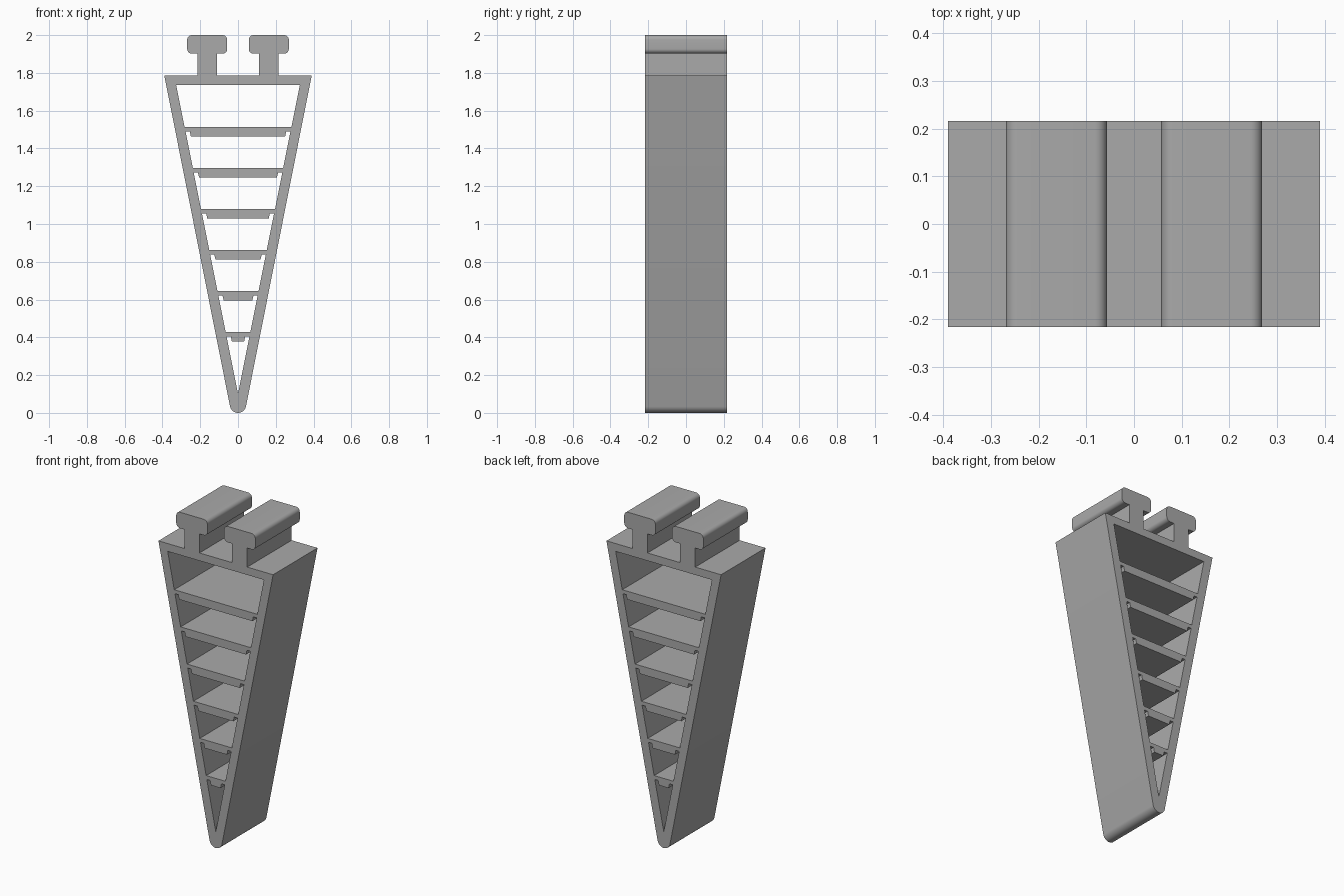
import bpy, bmesh
from math import cos, sin, radians

if "Cube" in bpy.data.objects:
    bpy.data.objects.remove(bpy.data.objects["Cube"], do_unlink=True)

HALF_DEPTH = 0.216
SHOULDER = 1.785      # height of the flat top of the wedge
APEX = 0.10           # lowest point of the inner cavity
SLOPE = 0.2           # widening of the cavity per unit of height


def arc(cx, cz, r, start, end, steps=8):
    """Points along a circular arc, angles in degrees."""
    angles = [radians(start + (end - start) * i / steps) for i in range(steps + 1)]
    return [(cx + r * cos(a), cz + r * sin(a)) for a in angles]


def mirrored(half):
    """Close a right-hand half profile with its mirror image."""
    return half + [(-x, z) for x, z in reversed(half) if abs(x) > 1e-5]


def wall(z):
    return (z - APEX) * SLOPE


# Outer outline: rounded tip, sloping side, T-shaped rail
tip, r = 0.043, 0.025
left, right, under, top = 0.057, 0.269, 1.902, 2.0
outline = arc(0, tip, tip, -90, -11.3)
outline += [(0.39, SHOULDER), (0.214, SHOULDER), (0.214, under)]
outline += arc(right - r, under + r, r, -90, 0)
outline += arc(right - r, top - r, r, 0, 90)
outline += arc(left + r, top - r, r, 90, 180)
outline += arc(left + r, under + r, r, 180, 270)
outline += [(0.111, under), (0.111, SHOULDER)]
profiles = [mirrored(outline)]

# Cavities between the ribs; each rib is notched underneath at both ends
rib_tops = [1.513 - 0.217 * i for i in range(6)]
for i in range(7):
    floor = rib_tops[i] if i < 6 else APEX
    cavity = [(wall(floor), floor)]
    if i == 0:
        cavity.append((wall(1.737), 1.737))
    else:
        ledge, bottom = rib_tops[i - 1] - 0.023, rib_tops[i - 1] - 0.051
        inner = wall(bottom) - 0.023
        cavity += [(wall(ledge), ledge), (inner + 0.006, ledge), (inner, bottom)]
    profiles.append(mirrored(cavity))

# Extrude the outline and its holes in one filled curve
curve = bpy.data.curves.new("wedge_profile", "CURVE")
curve.dimensions = "2D"
curve.fill_mode = "BOTH"
curve.extrude = HALF_DEPTH
for points in profiles:
    spline = curve.splines.new("POLY")
    spline.points.add(len(points) - 1)
    for point, (x, z) in zip(spline.points, points):
        point.co = (x, z, 0, 1)
    spline.use_cyclic_u = True

source = bpy.data.objects.new("profile_source", curve)
bpy.context.collection.objects.link(source)
bpy.context.view_layer.update()
evaluated = source.evaluated_get(bpy.context.evaluated_depsgraph_get())
mesh = bpy.data.meshes.new_from_object(evaluated)
bpy.data.objects.remove(source, do_unlink=True)

# Stand the mesh upright and weld it
bm = bmesh.new()
bm.from_mesh(mesh)
for v in bm.verts:
    v.co = (v.co.x, -v.co.z, v.co.y)
bmesh.ops.remove_doubles(bm, verts=bm.verts, dist=1e-4)
bmesh.ops.recalc_face_normals(bm, faces=bm.faces)
bm.to_mesh(mesh)
bm.free()

body = bpy.data.objects.new("ribbed_wedge_finger", mesh)
bpy.context.collection.objects.link(body)

# Single plain grey
grey = bpy.data.materials.new("plain_grey")
grey.use_nodes = True
colour = (0.4, 0.4, 0.4, 1)
grey.diffuse_color = colour
grey.node_tree.nodes["Principled BSDF"].inputs["Base Color"].default_value = colour
mesh.materials.clear()
mesh.materials.append(grey)

bpy.ops.object.select_all(action="DESELECT")
body.select_set(True)
bpy.context.view_layer.objects.active = body
bpy.ops.object.shade_smooth_by_angle(angle=radians(35))
